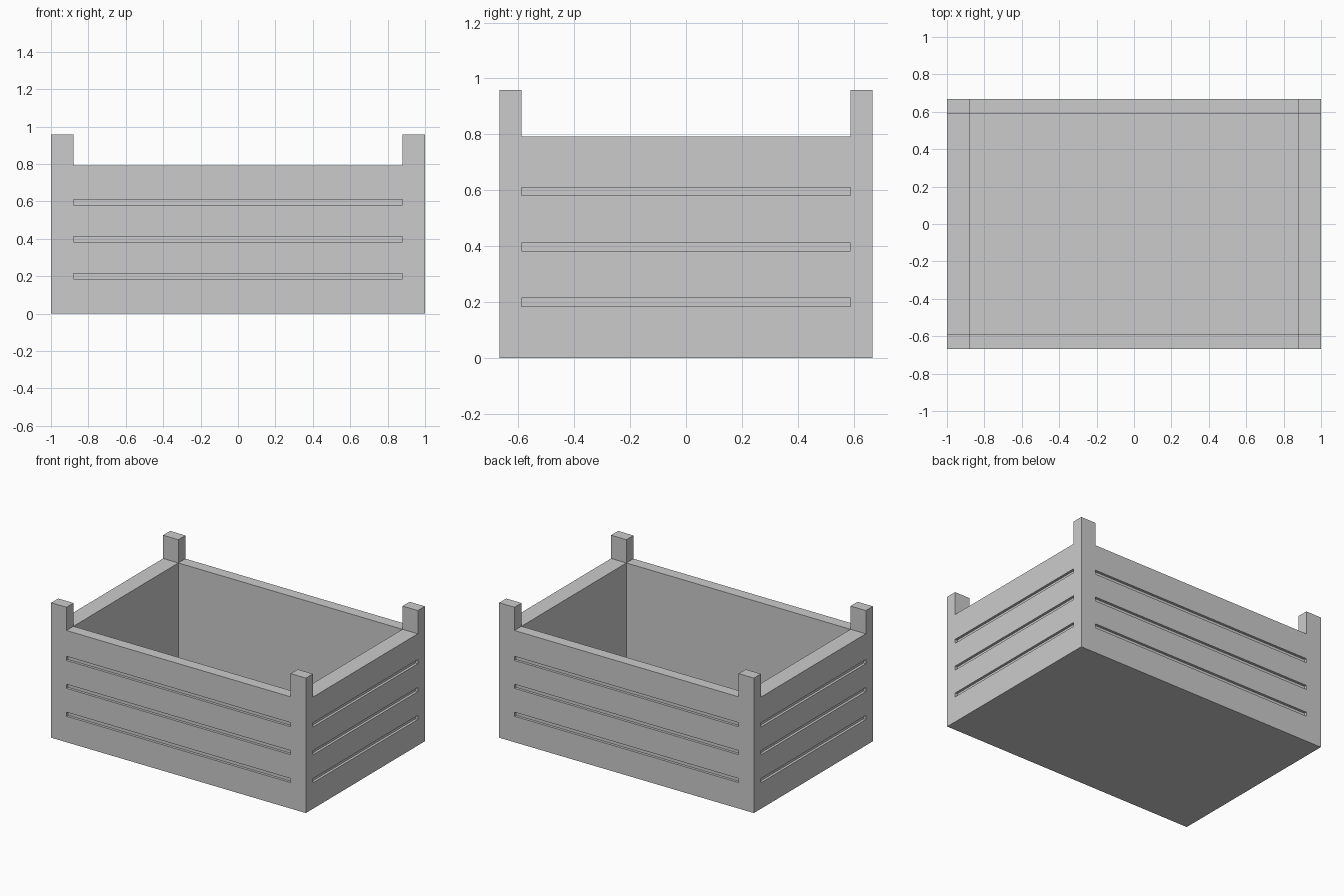
import bpy, bmesh
from mathutils import Matrix, Vector

if "Cube" in bpy.data.objects:
    bpy.data.objects.remove(bpy.data.objects["Cube"])

HX, HY = 1.0, 0.667          # outer half sizes
IX, IY = 0.88, 0.588         # inner half sizes
WALL_TOP, POST_TOP = 0.793, 0.958
FLOOR, GROOVE_H, GROOVE_D = 0.085, 0.029, 0.018


def boxes(name, spans):
    """One object made of boxes, each given by its low and high corner."""
    bm = bmesh.new()
    for lo, hi in spans:
        lo, hi = Vector(lo), Vector(hi)
        bmesh.ops.create_cube(bm, size=1, matrix=Matrix.Translation((lo + hi) / 2)
                              @ Matrix.Diagonal((*(hi - lo), 1)))
    mesh = bpy.data.meshes.new(name)
    bm.to_mesh(mesh)
    bm.free()
    ob = bpy.data.objects.new(name, mesh)
    bpy.context.collection.objects.link(ob)
    return ob


# crate body, a solid block to be hollowed
body = boxes("crate_body", [((-HX, -HY, 0), (HX, HY, WALL_TOP))])

# cavity and the shallow grooves between the planks on all four sides
cuts = [((-IX, -IY, FLOOR), (IX, IY, 1.2))]
for i in (1, 2, 3):
    z0 = 0.001 + 0.198 * i - GROOVE_H / 2
    z1 = z0 + GROOVE_H
    for s in (-1, 1):
        a, b = sorted((s * (HY - GROOVE_D), s * (HY + 0.1)))
        cuts.append(((-IX, a, z0), (IX, b, z1)))
        a, b = sorted((s * (HX - GROOVE_D), s * (HX + 0.1)))
        cuts.append(((a, -IY, z0), (b, IY, z1)))
cutter = boxes("cutter", cuts)
cutter.hide_render = True

mod = body.modifiers.new("cuts", 'BOOLEAN')
mod.operation = 'DIFFERENCE'
mod.solver = 'EXACT'
mod.object = cutter
bpy.context.view_layer.objects.active = body
bpy.ops.object.modifier_apply(modifier=mod.name)
bpy.data.objects.remove(cutter, do_unlink=True)

# corner posts standing on the rim
for sx, nx in ((-1, "left"), (1, "right")):
    for sy, ny in ((-1, "front"), (1, "back")):
        x0, x1 = sorted((sx * IX, sx * HX))
        y0, y1 = sorted((sy * IY, sy * HY))
        boxes(f"{ny}_{nx}_post", [((x0, y0, WALL_TOP), (x1, y1, POST_TOP))])
